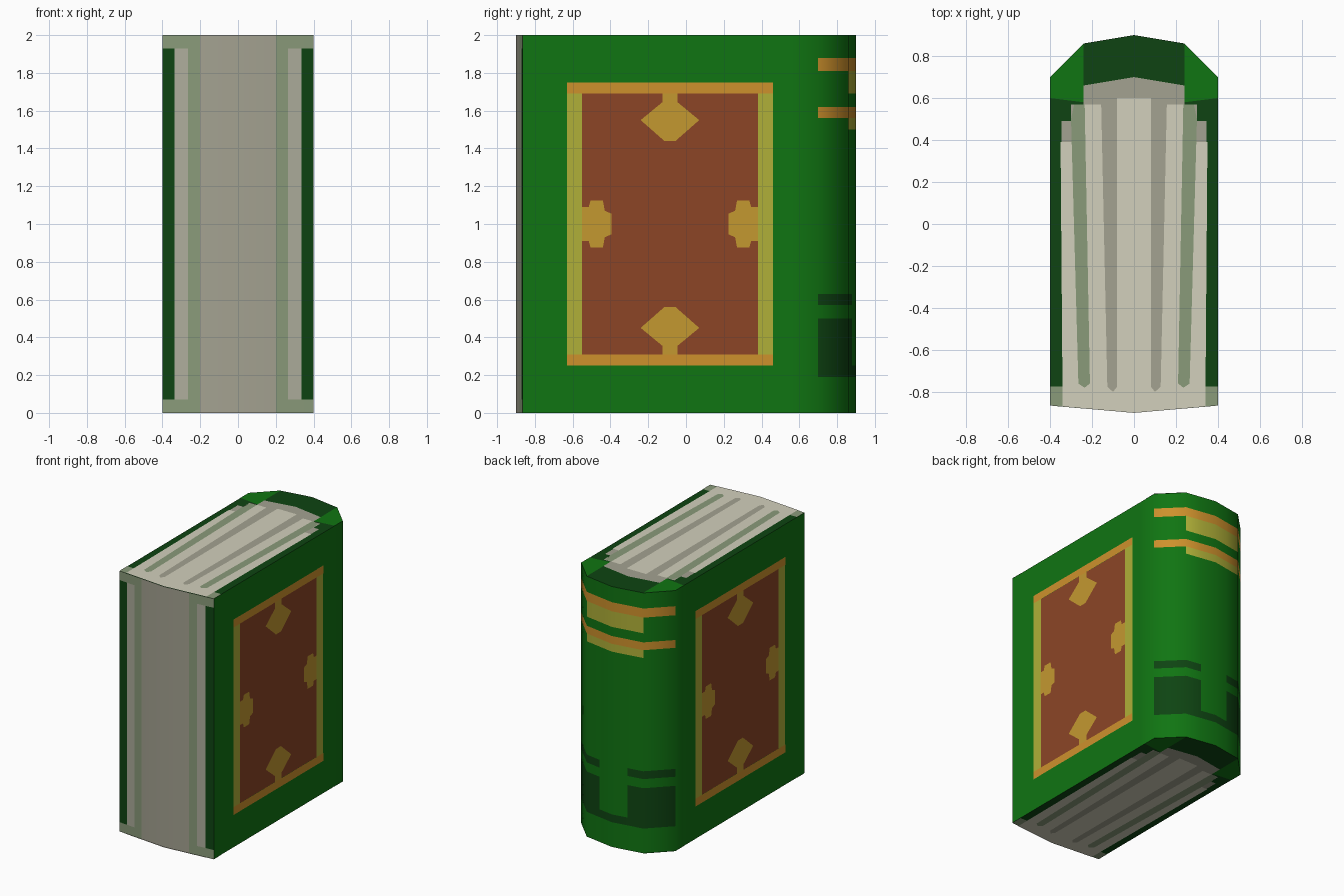
import bpy, bmesh, math
from mathutils import Vector

if "Cube" in bpy.data.objects:
    bpy.data.objects.remove(bpy.data.objects["Cube"])


def lin(c):
    c /= 255
    return c / 12.92 if c <= 0.04045 else ((c + 0.055) / 1.055) ** 2.4


COLOURS = {
    "green": (16, 117, 18), "dark_green": (14, 68, 18), "cream": (210, 208, 188),
    "grey": (164, 162, 145), "pale_grey": (174, 173, 156), "grey_green": (138, 155, 122),
    "red_brown": (140, 69, 38), "gold": (196, 153, 48),
    "orange": (206, 145, 44), "yellow_green": (176, 176, 56),
}
MATS = {}
for name, rgb in COLOURS.items():
    m = bpy.data.materials.new(name)
    m.diffuse_color = (*[lin(c) for c in rgb], 1)
    m.use_nodes = True
    m.node_tree.nodes["Principled BSDF"].inputs["Base Color"].default_value = m.diffuse_color
    MATS[name] = m
NAMES = list(COLOURS)


def finish(bm, name, mats):
    me = bpy.data.meshes.new(name)
    bm.to_mesh(me)
    bm.free()
    ob = bpy.data.objects.new(name, me)
    bpy.context.collection.objects.link(ob)
    for n in mats:
        me.materials.append(MATS[n])
    return ob


def mirror(half):
    """Close a half outline (x >= 0) across x = 0."""
    return half + [(-x, y) for x, y in reversed(half) if x > 1e-6]


def body_colour(c):
    ax, z = abs(c.x), c.z
    if c.y < -0.86:                                   # fore edge of the pages
        if ax < 0.2:
            return "grey"
        if ax < 0.265 or not 0.07 < z < 1.93:
            return "grey_green"
        return "pale_grey" if ax < 0.335 else "dark_green"
    if c.y > 0.75:                                    # spine decoration
        if 1.81 < z < 1.88 or 1.56 < z < 1.62:
            return "orange"
        if ax < 0.24 and (1.69 < z < 1.81 or 1.5 < z < 1.56):
            return "yellow_green"
        if 0.19 < z < 0.25 or (ax > 0.12 and (0.19 < z < 0.5 or 0.57 < z < 0.63)):
            return "dark_green"
    return "green"


# Book body: outline lofted through the rows where colours change
outline = mirror([(0, -.9), (.2, -.8825), (.265, -.877), (.335, -.871), (.4, -.865), (.4, .55),
                  (.4, .7), (.24, .86), (.12, .88), (0, .9)])
rows = [0, .07, .19, .25, .5, .57, .63, 1.5, 1.56, 1.62, 1.69, 1.81, 1.88, 1.93, 2]
bm = bmesh.new()
rings = [[bm.verts.new((x, y, z)) for x, y in outline] for z in rows]
n = len(outline)
for a, b in zip(rings, rings[1:]):
    for i in range(n):
        j = (i + 1) % n
        f = bm.faces.new((a[i], a[j], b[j], b[i]))
        f.material_index = NAMES.index(body_colour(f.calc_center_median()))
for ring in (rings[0][::-1], rings[-1]):
    bm.faces.new(ring).material_index = NAMES.index("dark_green")
book = finish(bm, "book_body", NAMES)
bpy.context.view_layer.objects.active = book
book.select_set(True)
bpy.ops.object.shade_smooth_by_angle(angle=math.radians(60))

STEP = 0.0015


def plates(name, colour, polys, place, normal):
    """Thin painted sheets: 2D outlines placed on one side of the book."""
    bm = bmesh.new()
    for poly in polys:
        f = bm.faces.new([bm.verts.new(place(*p)) for p in poly])
        f.normal_update()
        if f.normal.dot(Vector(normal)) < 0:
            f.normal_flip()
    finish(bm, name, [colour])


def both(poly):
    return [poly, [(-x, y) for x, y in poly]]


def rect(x0, x1, y0, y1):
    return [(x0, y0), (x1, y0), (x1, y1), (x0, y1)]


# Page block seen on the top and bottom ends
page_base = mirror([(0, -.895), (.34, -.868), (.345, .49), (.3, .49), (.3, .57), (.24, .57),
                    (.24, .66), (0, .7)])
page_cream = mirror([(0, -.9), (.34, -.87), (.35, .39), (.29, .39), (.235, .57), (.1, .57),
                     (.08, .6), (0, .6)])
end_layers = [
    ("spine_corner", "green", both([(.24, .58), (.4, .6), (.4, .7), (.24, .86)]), 1),
    ("page_base", "grey", [page_base], 1),
    ("page_corner", "grey_green", both([(.34, -.87), (.4, -.865), (.4, -.775), (.34, -.775)]), 1),
    ("page_face", "cream", [page_cream], 2),
    ("outer_page_line", "grey_green",
     both([(.3, .5), (.285, .57), (.235, .57), (.21, -.76), (.235, -.78), (.265, -.76)]), 3),
    ("inner_page_line", "grey",
     both([(.157, .6), (.082, .6), (.08, -.775), (.1, -.8), (.127, -.775)]), 3),
]
for end, z0, s in (("top", 2, 1), ("bottom", 0, -1)):
    for name, colour, polys, layer in end_layers:
        plates(f"{end}_{name}", colour, polys,
               lambda x, y: (x, y, z0 + s * STEP * layer), (0, 0, s))

# Cover panels, drawn about the panel centre (y = -0.085, z = 1)
diamond = [(-.04, .69), (-.04, .645), (-.155, .55), (-.03, .44), (.03, .44), (.155, .55),
           (.04, .645), (.04, .69)]
lobe = [(.465, -.09), (.43, -.09), (.42, -.125), (.355, -.125), (.345, -.07), (.31, -.055),
        (.31, .055), (.345, .07), (.355, .125), (.42, .125), (.43, .09), (.465, .09)]
cover_layers = [
    ("panel_side_border", "yellow_green", both(rect(.465, .545, -.75, .75)), 1),
    ("panel_end_border", "orange",
     [rect(-.545, .545, .69, .75), rect(-.545, .545, -.75, -.69)], 2),
    ("panel_field", "red_brown", [rect(-.465, .465, -.69, .69)], 1),
    ("panel_diamond", "gold", [diamond, [(u, -v) for u, v in diamond]], 2),
    ("panel_lobe", "gold", both(lobe), 2),
]
for side, s in (("right", 1), ("left", -1)):
    for name, colour, polys, layer in cover_layers:
        plates(f"{side}_{name}", colour, polys,
               lambda u, v: (s * (.4 + STEP * layer), u - .085, v + 1), (s, 0, 0))
